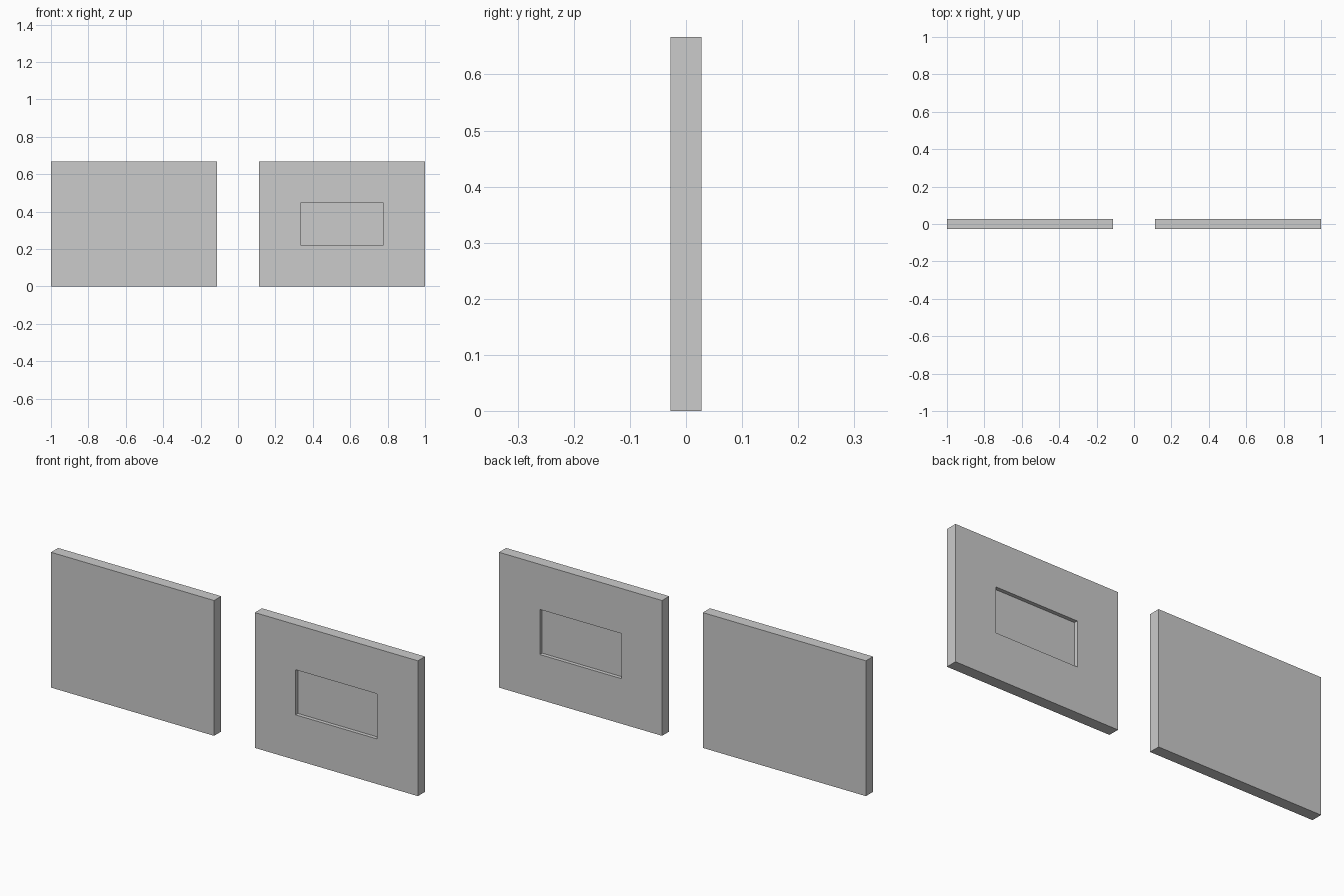
import bpy, bmesh
from mathutils import Matrix

if "Cube" in bpy.data.objects:
    bpy.data.objects.remove(bpy.data.objects["Cube"])

W, T, H = 8 / 9, 1 / 18, 2 / 3      # panel width, thickness, height
MARGIN, DEPTH = 2 / 9, 0.0185       # window border and recess depth


def panel(name, cx, window=False):
    bm = bmesh.new()
    bmesh.ops.create_cube(bm, size=1, matrix=Matrix.Translation((cx, 0, H / 2))
                          @ Matrix.Diagonal((W, T, H, 1)))
    if window:
        # border, then straight recess, on both the front and back faces
        bm.normal_update()
        faces = [f for f in bm.faces if abs(f.normal.y) > 0.9]
        bmesh.ops.inset_individual(bm, faces=faces, thickness=MARGIN, use_even_offset=True)
        bmesh.ops.extrude_discrete_faces(bm, faces=faces)
        bm.normal_update()
        for f in bm.faces:
            c = f.calc_center_median()
            if abs(f.normal.y) > 0.9 and abs(c.x - cx) < 0.01 and abs(c.z - H / 2) < 0.01:
                s = 1 if c.y > 0 else -1
                for v in f.verts:
                    v.co.y = s * (T / 2 - DEPTH)
    bmesh.ops.recalc_face_normals(bm, faces=bm.faces[:])
    mesh = bpy.data.meshes.new(name)
    bm.to_mesh(mesh)
    bm.free()
    obj = bpy.data.objects.new(name, mesh)
    bpy.context.collection.objects.link(obj)


# Plain wall on the left, wall with a recessed window on the right
panel("plain_wall", -5 / 9)
panel("window_wall", 5 / 9, window=True)
